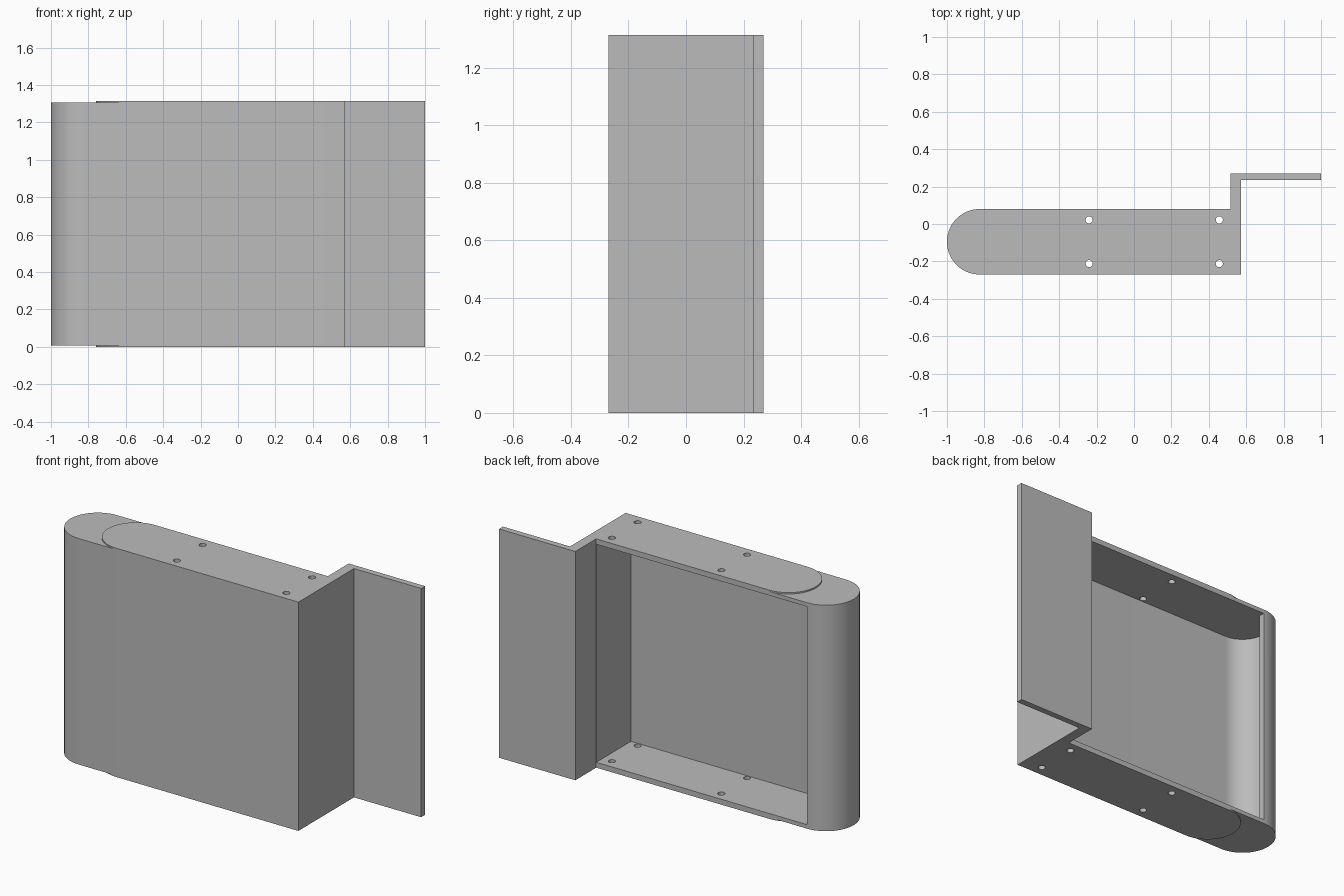
import bpy, bmesh, math

if "Cube" in bpy.data.objects:
    bpy.data.objects.remove(bpy.data.objects["Cube"])

H = 1.315            # overall height
STEP = 0.008         # height of the raised pads
PLATE = 0.031        # top and bottom plate thickness
WALL = 0.035         # sheet thickness
CY, R = -0.095, 0.175  # centre line and radius of the rounded end
FRONT, BACK = CY - R, CY + R

grey = bpy.data.materials.new("plain grey")
grey.diffuse_color = (0.5, 0.5, 0.5, 1)
grey.use_nodes = True
grey.node_tree.nodes["Principled BSDF"].inputs["Base Color"].default_value = grey.diffuse_color


def arc(cx, r, n=40):
    """Half circle bulging to -x, from the back side to the front side."""
    return [(cx + r * math.cos(a), CY + r * math.sin(a))
            for a in (math.pi * (0.5 + i / n) for i in range(n + 1))]


def prism(name, outlines, z0, z1):
    """Extrude one or more closed outlines upwards."""
    bm = bmesh.new()
    for pts in outlines:
        face = bm.faces.new([bm.verts.new((x, y, z0)) for x, y in pts])
        ext = bmesh.ops.extrude_face_region(bm, geom=[face])
        verts = [v for v in ext["geom"] if isinstance(v, bmesh.types.BMVert)]
        bmesh.ops.translate(bm, verts=verts, vec=(0, 0, z1 - z0))
    bmesh.ops.recalc_face_normals(bm, faces=bm.faces)
    mesh = bpy.data.meshes.new(name)
    bm.to_mesh(mesh)
    bm.free()
    mesh.materials.append(grey)
    ob = bpy.data.objects.new(name, mesh)
    bpy.context.collection.objects.link(ob)
    return ob


# Housing with rounded end, square post and side flange
housing = prism("housing", [arc(-0.825, R) + [
    (0.573, FRONT), (0.573, 0.235), (1.0, 0.235),
    (1.0, 0.27), (0.515, 0.27), (0.515, BACK)]], 0, H)

# Cavity open at the back
cutters = [prism("cavity_cutter", [arc(-0.825, R - WALL) + [
    (0.5145, FRONT + WALL), (0.5145, 0.2), (-0.825, 0.2)]], PLATE, H - PLATE)]

# Lowered steps around the rounded ends of the pads, top and bottom
step = arc(-0.585, R) + [(-0.585, -0.4), (-1.1, -0.4), (-1.1, 0.3), (-0.585, 0.3)]
cutters.append(prism("top_step_cutter", [step], H - STEP, H + 0.1))
cutters.append(prism("bottom_step_cutter", [step], -0.1, STEP))

# Screw holes through both plates
holes = [[(x + 0.019 * math.cos(i * math.tau / 24), y + 0.019 * math.sin(i * math.tau / 24))
          for i in range(24)] for x in (-0.24, 0.456) for y in (-0.212, 0.022)]
cutters.append(prism("hole_cutter", holes, -0.1, H + 0.1))

bpy.context.view_layer.objects.active = housing
housing.select_set(True)
for c in cutters:
    c.hide_render = True
    mod = housing.modifiers.new(c.name, "BOOLEAN")
    mod.operation, mod.solver, mod.object = "DIFFERENCE", "EXACT", c
    bpy.ops.object.modifier_apply(modifier=mod.name)
    bpy.data.objects.remove(c)

bpy.ops.object.shade_smooth_by_angle(angle=math.radians(30))
